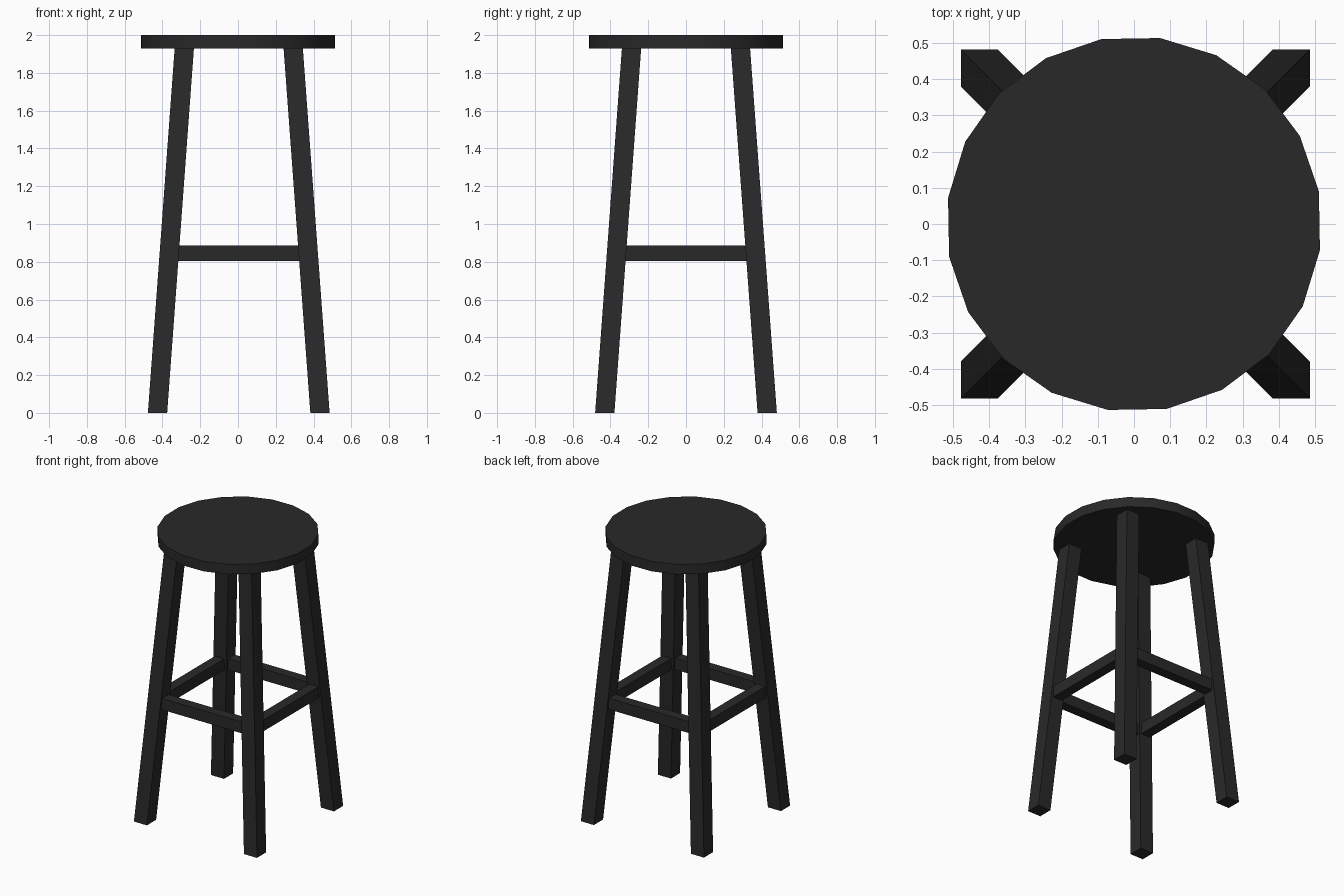
import bpy, bmesh
from math import radians
from mathutils import Matrix, Vector

if "Cube" in bpy.data.objects:
    bpy.data.objects.remove(bpy.data.objects["Cube"])

black = bpy.data.materials.new("black_paint")
black.diffuse_color = (0.022, 0.022, 0.023, 1)
black.use_nodes = True
black.node_tree.nodes["Principled BSDF"].inputs["Base Color"].default_value = black.diffuse_color


def finish(bm, name, angle):
    bmesh.ops.recalc_face_normals(bm, faces=bm.faces)
    mesh = bpy.data.meshes.new(name)
    bm.to_mesh(mesh)
    bm.free()
    obj = bpy.data.objects.new(name, mesh)
    mesh.materials.append(black)
    bpy.context.collection.objects.link(obj)
    bpy.ops.object.select_all(action='DESELECT')
    obj.select_set(True)
    bpy.context.view_layer.objects.active = obj
    bpy.ops.object.shade_smooth_by_angle(angle=radians(angle))
    return obj


def bar(name, start, end, half, angle=30):
    """Four-sided bar whose section half-size is given as an (x, y, z) vector."""
    axis = [i for i in range(3) if half[i] == 0][0]
    a, b = [i for i in range(3) if i != axis]
    bm = bmesh.new()
    rings = []
    for centre in (start, end):
        ring = []
        for sa, sb in ((-1, -1), (1, -1), (1, 1), (-1, 1)):
            p = Vector(centre)
            p[a] += sa * half[a]
            p[b] += sb * half[b]
            ring.append(bm.verts.new(p))
        rings.append(ring)
        bm.faces.new(ring)
    for i in range(4):
        j = (i + 1) % 4
        bm.faces.new((rings[0][i], rings[0][j], rings[1][j], rings[1][i]))
    return finish(bm, name, angle)


# Round seat: 20-sided disc
bm = bmesh.new()
bmesh.ops.create_cone(bm, cap_ends=True, segments=20, radius1=0.518, radius2=0.518,
                      depth=0.07,
                      matrix=Matrix.Translation((0, 0, 1.965)) @ Matrix.Rotation(radians(10), 4, 'Z'))
finish(bm, "seat", 30)

# Splayed square legs
CX = 0.004
for sx, side in ((-1, "left"), (1, "right")):
    for sy, end in ((-1, "front"), (1, "back")):
        bar(f"{end}_{side}_leg",
            (CX + sx * 0.43, sy * 0.43, 0), (CX + sx * 0.288, sy * 0.288, 1.935),
            (0.051, 0.051, 0))

# Stretchers between the legs
R, Z = 0.369, 0.845
for s, fb, lr in ((-1, "front", "left"), (1, "back", "right")):
    bar(f"{fb}_stretcher", (CX - R, s * R, Z), (CX + R, s * R, Z), (0, 0.036, 0.04))
    bar(f"{lr}_stretcher", (CX + s * R, -R, Z), (CX + s * R, R, Z), (0.036, 0, 0.04))
